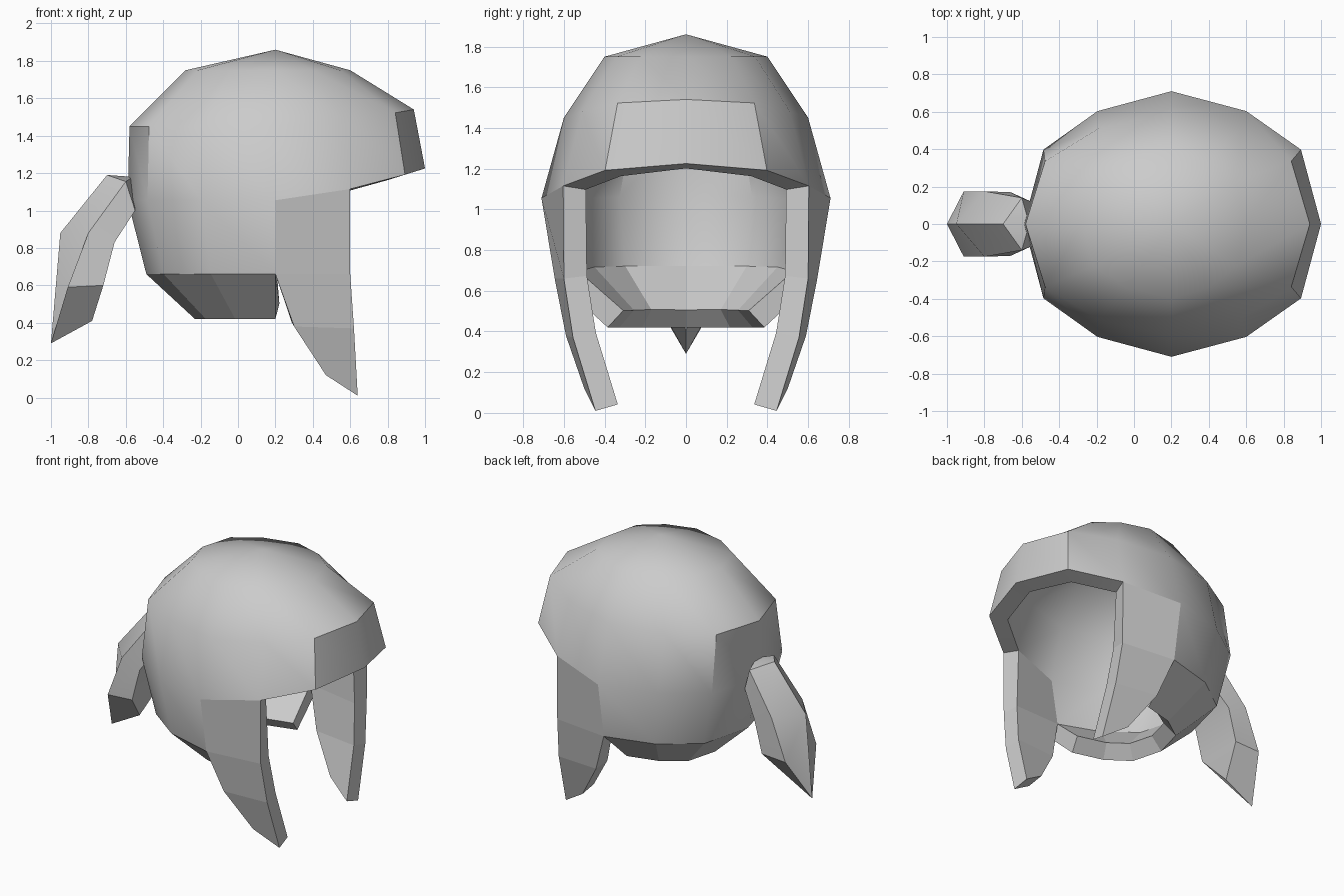
import bpy, math
from math import radians

if "Cube" in bpy.data.objects:
    bpy.data.objects.remove(bpy.data.objects["Cube"])

CX = 0.2                                   # dome axis
COS = [math.cos(radians(30 * i)) for i in range(12)]
SIN = [0, .56, .85, 1, .85, .56, 0, -.56, -.85, -1, -.85, -.56]


def make_object(name, verts, faces):
    mesh = bpy.data.meshes.new(name)
    mesh.from_pydata(verts, [], faces)
    obj = bpy.data.objects.new(name, mesh)
    bpy.context.collection.objects.link(obj)
    bpy.ops.object.select_all(action='DESELECT')
    obj.select_set(True)
    bpy.context.view_layer.objects.active = obj
    return obj


# Helmet shell: stacked 12-sided rings
verts, index, faces = [(CX, 0, 1.86)], {}, []


def add(key, co):
    index[key] = len(verts)
    verts.append(co)


# ring: front radius, back radius, half width, z, z rise at the front, columns used
rings = [
    (0.40, 0.48, 0.40, 1.75, 0.00, range(12)),
    (0.74, 0.78, 0.60, 1.45, 0.09, range(12)),
    (0.80, 0.79, 0.71, 1.055, 0.17, range(12)),
    (0.80, 0.69, 0.645, 0.66, 0.00, range(3, 10)),
    (0.40, 0.43, 0.385, 0.42, 0.00, range(3, 10)),
]
for r, (front, back, half, z, rise, cols) in enumerate(rings):
    for i in cols:
        c = COS[i]
        lift = rise * max(c, 0) ** 1.5
        add((r, i), (CX + c * (front if c > 0 else back), half * SIN[i], z + lift))

for i in range(12):
    j = (i + 1) % 12
    faces.append((0, index[0, i], index[0, j]))
    for r in range(4):
        if all(k in index for k in ((r + 1, i), (r + 1, j))):
            faces.append((index[r, i], index[r + 1, i], index[r + 1, j], index[r, j]))

# Cheek guards hanging from the shell sides: (front edge, back edge) rows
cheek = [((0.60, 0.60, 0.66), None),
         ((0.62, 0.555, 0.37), (0.30, 0.59, 0.38)),
         ((0.64, 0.445, 0.01), (0.47, 0.50, 0.12))]
for s, f, b in ((1, 2, 3), (-1, 10, 9)):
    prev = (index[2, f], index[2, b])
    for n, (fp, bp) in enumerate(cheek):
        add(('f', s, n), (fp[0], s * fp[1], fp[2]))
        if bp:
            add(('b', s, n), (bp[0], s * bp[1], bp[2]))
            low = index['b', s, n]
        else:
            low = index[3, b]
        cur = (index['f', s, n], low)
        quad = (prev[0], cur[0], cur[1], prev[1])
        faces.append(quad if s > 0 else quad[::-1])
        prev = cur

shell = make_object("helmet_shell", verts, faces)
mod = shell.modifiers.new("thickness", 'SOLIDIFY')
mod.thickness = 0.115
mod.offset = -1
mod.use_even_offset = True
bpy.ops.object.modifier_apply(modifier=mod.name)
bpy.ops.object.shade_smooth_by_angle(angle=radians(40))
# Neck guard and cheek guards stay flat
for p in shell.data.polygons:
    if p.center.z < 0.62 or (p.center.x > 0.3 and p.center.z < 1.0):
        p.use_smooth = False
low_z = min(v.co.z for v in shell.data.vertices)
for v in shell.data.vertices:
    v.co.z = max(v.co.z, 0) if low_z < 0 else v.co.z

# Tail plume at the back: five-sided sections (ridge, side, inner) ending in a point
sections = [((-0.70, 1.19), (-0.60, 1.155, 0.14), (-0.55, 1.00, 0.12)),
            ((-0.95, 0.88), (-0.80, 0.88, 0.175), (-0.66, 0.83, 0.17)),
            ((-1.00, 0.29), (-0.91, 0.59, 0.175), (-0.72, 0.60, 0.17))]
tv = []
for (rx, rz), (sx, sz, sy), (ix, iz, iy) in sections:
    tv += [(rx, 0, rz), (sx, sy, sz), (ix, iy, iz), (ix, -iy, iz), (sx, -sy, sz)]
tv += [(-0.56, 0, 1.18), (-0.78, 0, 0.41)]
tf = [(15, k, (k + 1) % 5) for k in range(5)]
for a in (0, 5):
    for k in range(5):
        n = (k + 1) % 5
        tf.append((a + k, a + 5 + k, a + 5 + n, a + n))
tf += [(10, 16, 12, 11), (10, 14, 13, 16), (16, 13, 12)]
tail = make_object("tail_plume", tv, tf)
bpy.ops.object.mode_set(mode='EDIT')
bpy.ops.mesh.select_all(action='SELECT')
bpy.ops.mesh.normals_make_consistent(inside=False)
bpy.ops.object.mode_set(mode='OBJECT')
bpy.ops.object.shade_smooth_by_angle(angle=radians(35))
